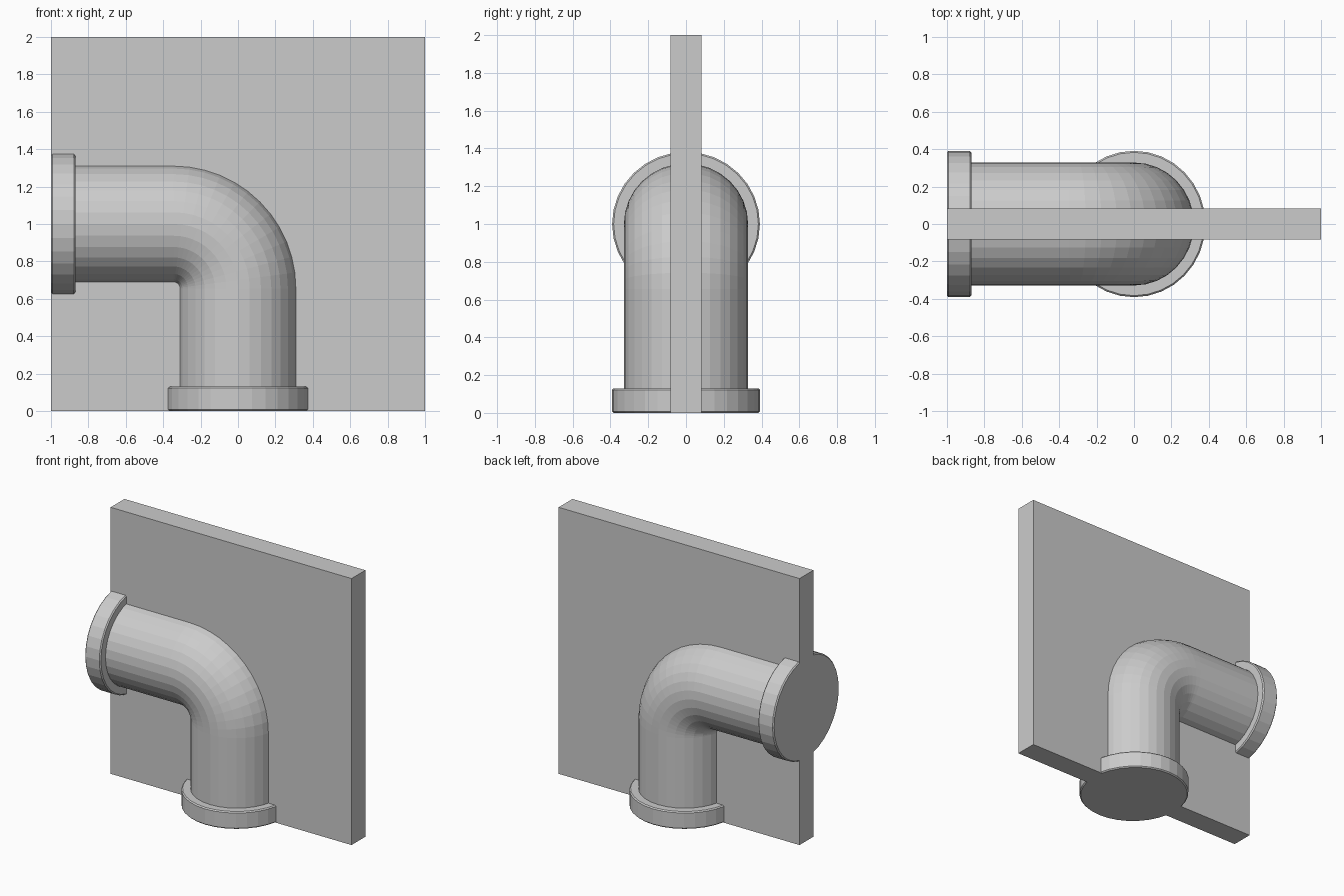
import bpy, bmesh, math
from mathutils import Vector

if "Cube" in bpy.data.objects:
    bpy.data.objects.remove(bpy.data.objects["Cube"])

SIDES = 32          # sides of the round parts
Y_STRETCH = 1.024   # sections are very slightly wider front to back


def make_object(name, bm):
    bmesh.ops.recalc_face_normals(bm, faces=bm.faces)
    mesh = bpy.data.meshes.new(name)
    bm.to_mesh(mesh)
    bm.free()
    obj = bpy.data.objects.new(name, mesh)
    bpy.context.collection.objects.link(obj)
    return obj


def sweep(name, stations):
    """Loft rings; each station is (x, z, radius, angle of the section's in-plane axis)."""
    bm = bmesh.new()
    rings = []
    for x, z, r, ang in stations:
        axis = Vector((math.cos(ang), 0, math.sin(ang)))
        ring = []
        for i in range(SIDES):
            t = 2 * math.pi * i / SIDES
            p = Vector((x, 0, z)) + axis * r * math.cos(t)
            p.y = r * Y_STRETCH * math.sin(t)
            ring.append(bm.verts.new(p))
        rings.append(ring)
    for a, b in zip(rings, rings[1:]):
        for i in range(SIDES):
            j = (i + 1) % SIDES
            bm.faces.new((a[i], a[j], b[j], b[i]))
    bm.faces.new(rings[0])
    bm.faces.new(rings[-1])
    return make_object(name, bm)


# Wall panel
bm = bmesh.new()
bmesh.ops.create_cube(bm, size=1)
for v in bm.verts:
    v.co = Vector((v.co.x * 2, v.co.y * 0.164, v.co.z * 2 + 1))
make_object("panel", bm)

# Elbow pipe: vertical leg, quarter bend, horizontal leg
R, PIPE, BEND = 0.345, 0.321, 12
path = [(0, 0.05, PIPE, 0)]
for k in range(BEND + 1):
    a = math.pi / 2 * k / BEND
    path.append((-R + R * math.cos(a), 1 - R + R * math.sin(a), PIPE, a))
path.append((-0.95, 1, PIPE, math.pi / 2))
sweep("elbow_pipe", path)

# End flanges with softened rims: (distance from the end face, radius)
profile = [(0, 0.374), (0.008, 0.382), (0.122, 0.382), (0.13, 0.374)]
sweep("bottom_flange", [(0, d, r, 0) for d, r in profile])
sweep("side_flange", [(-1 + d, 1, r, math.pi / 2) for d, r in profile])
